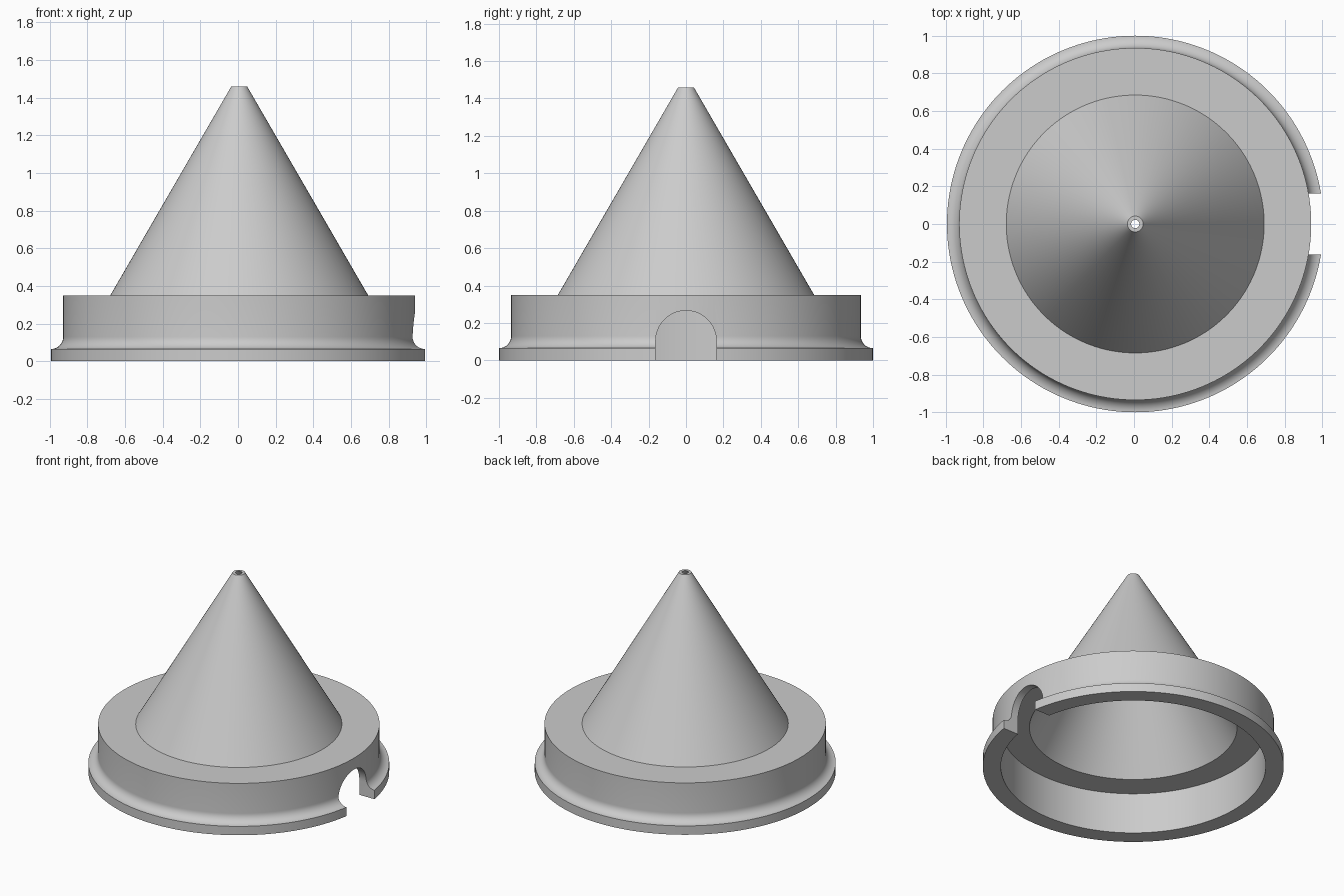
import bpy, bmesh, math
from mathutils import Matrix, Vector

cube = bpy.data.objects.get("Cube")
if cube:
    bpy.data.objects.remove(cube, do_unlink=True)

AXIS_X = 0.0065      # the notch trims one side, so the axis sits off centre
SEGMENTS = 160

grey = bpy.data.materials.new("plain grey")
grey.use_nodes = True
colour = (0.6, 0.6, 0.6, 1)
grey.diffuse_color = colour
grey.node_tree.nodes["Principled BSDF"].inputs["Base Color"].default_value = colour


def arc(cx, cz, radius, start, end, steps):
    """Points along an arc, angles in degrees."""
    angles = [math.radians(start + (end - start) * i / steps) for i in range(steps + 1)]
    return [(cx + radius * math.cos(a), cz + radius * math.sin(a)) for a in angles]


def make_object(name, bm):
    bmesh.ops.recalc_face_normals(bm, faces=bm.faces)
    mesh = bpy.data.meshes.new(name)
    bm.to_mesh(mesh)
    bm.free()
    mesh.materials.append(grey)
    obj = bpy.data.objects.new(name, mesh)
    bpy.context.collection.objects.link(obj)
    return obj


def lathe(name, profile):
    """Turn a closed (radius, height) profile about the vertical axis."""
    bm = bmesh.new()
    verts = [bm.verts.new((r, 0, z)) for r, z in profile]
    edges = [bm.edges.new((verts[i - 1], verts[i])) for i in range(len(verts))]
    bmesh.ops.spin(bm, geom=verts + edges, cent=(0, 0, 0), axis=(0, 0, 1),
                   angle=math.tau, steps=SEGMENTS, use_merge=True)
    bmesh.ops.remove_doubles(bm, verts=bm.verts, dist=1e-5)
    bm.transform(Matrix.Translation((AXIS_X, 0, 0)))
    return make_object(name, bm)


# Hollow body: flange, concave fillet, rim, shoulder, open-tipped cone
profile = [(0.88, 0), (1, 0), (1, 0.065)]
profile += arc(1, 0.13, 0.065, 270, 180, 10)[1:]
profile += [(0.935, 0.35), (0.685, 0.35), (0.042, 1.46),
            (0.022, 1.46), (0.69, 0.30), (0.88, 0.30)]
body = lathe("cone_funnel_body", profile)

# Arched notch through the rim wall
bm = bmesh.new()
outline = [(0.162, -0.1)] + arc(0, 0.104, 0.162, 0, 180, 32) + [(-0.162, -0.1)]
face = bm.faces.new([bm.verts.new((0.75, y, z)) for y, z in outline])
extruded = bmesh.ops.extrude_face_region(bm, geom=[face])
moved = [v for v in extruded["geom"] if isinstance(v, bmesh.types.BMVert)]
bmesh.ops.translate(bm, verts=moved, vec=Vector((0.4, 0, 0)))
cutter = make_object("notch_cutter", bm)
cutter.hide_render = True

cut = body.modifiers.new("notch", 'BOOLEAN')
cut.operation = 'DIFFERENCE'
cut.solver = 'EXACT'
cut.object = cutter
bpy.ops.object.select_all(action='DESELECT')
body.select_set(True)
bpy.context.view_layer.objects.active = body
bpy.ops.object.modifier_apply(modifier=cut.name)
bpy.data.objects.remove(cutter, do_unlink=True)

# Smooth curved walls, crisp corners
bpy.ops.object.shade_smooth_by_angle(angle=math.radians(30))
